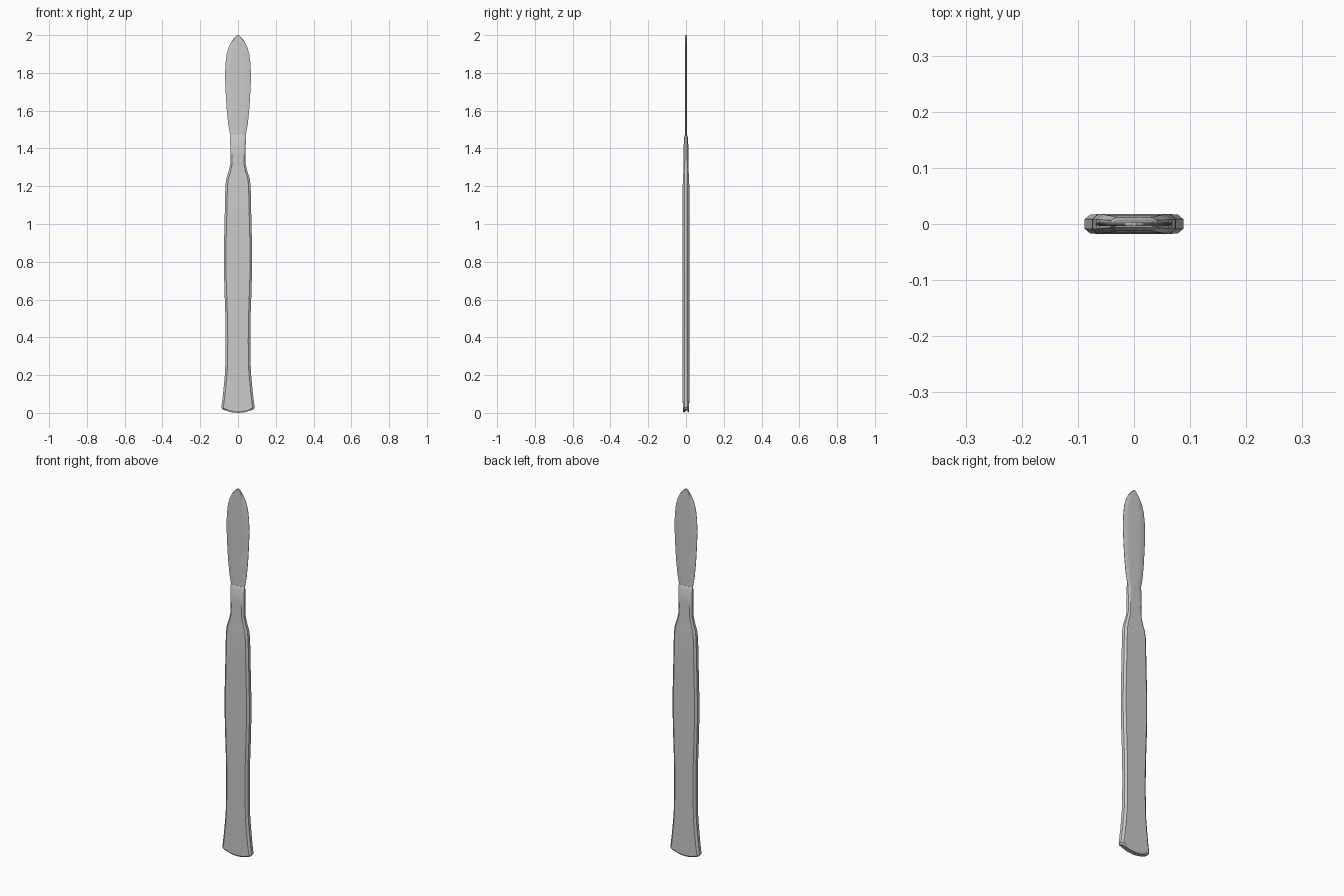
import bpy, bmesh, math


def loft(name, rings):
    """Skin a list of equal-length point rings and cap both ends."""
    bm = bmesh.new()
    vs = [[bm.verts.new(p) for p in ring] for ring in rings]
    n = len(vs[0])
    for a, b in zip(vs, vs[1:]):
        for i in range(n):
            j = (i + 1) % n
            bm.faces.new((a[i], a[j], b[j], b[i]))
    bm.faces.new(vs[0])
    bm.faces.new(vs[-1])
    bmesh.ops.recalc_face_normals(bm, faces=bm.faces)
    me = bpy.data.meshes.new(name)
    bm.to_mesh(me)
    bm.free()
    ob = bpy.data.objects.new(name, me)
    bpy.context.collection.objects.link(ob)
    bpy.context.view_layer.objects.active = ob
    ob.select_set(True)
    bpy.ops.object.shade_smooth_by_angle(angle=math.radians(25))
    ob.select_set(False)
    return ob


def section(z, w, t, c, edge=0.5, sag=0.0):
    """Flat bar section: half width w, half thickness t, chamfer c.
    edge is the side thickness fraction; sag lowers the middle."""
    xs = [-w + c, -(w - c) * 0.5, 0, (w - c) * 0.5, w - c]
    pts = [(-w, -t * edge)] + [(x, -t) for x in xs] + [(w, -t * edge)]
    pts += [(w, t * edge)] + [(x, t) for x in reversed(xs)] + [(-w, t * edge)]
    return [(x, y, z - sag * (1 - (x / w) ** 2)) for x, y in pts]


# Handle: flared foot with a curved end, gentle swell, shoulder and narrow neck
handle = [
    # z, half width, half thickness, chamfer, sag
    (0.018, 0.080, 0.011, 0.010, 0.018),
    (0.028, 0.088, 0.017, 0.010, 0.018),
    (0.11, 0.078, 0.0175, 0.011, 0.0),
    (0.22, 0.068, 0.0175, 0.011, 0.0),
    (0.38, 0.065, 0.0175, 0.011, 0.0),
    (0.52, 0.067, 0.0175, 0.011, 0.0),
    (0.66, 0.072, 0.0175, 0.011, 0.0),
    (0.78, 0.075, 0.0175, 0.011, 0.0),
    (0.90, 0.074, 0.0175, 0.011, 0.0),
    (1.06, 0.070, 0.0175, 0.011, 0.0),
    (1.20, 0.067, 0.0175, 0.011, 0.0),
    (1.24, 0.062, 0.016, 0.011, 0.0),
    (1.28, 0.049, 0.014, 0.010, 0.0),
    (1.315, 0.041, 0.0135, 0.009, 0.0),
    (1.38, 0.040, 0.0125, 0.009, 0.0),
    (1.455, 0.042, 0.0115, 0.009, 0.0),
    (1.472, 0.040, 0.005, 0.008, 0.0),
]
loft("handle", [section(z, w, t, c, 0.5, s) for z, w, t, c, s in handle])

# Blade: thin leaf with bevelled cutting edges and a rounded point
blade = [
    (1.44, 0.036), (1.475, 0.042), (1.53, 0.052), (1.61, 0.060),
    (1.69, 0.065), (1.78, 0.069), (1.85, 0.066), (1.90, 0.060),
    (1.94, 0.048), (1.97, 0.032), (1.99, 0.016), (2.0, 0.004),
]
loft("blade", [section(z, w, 0.004, w * 0.15, 0.25) for z, w in blade])
